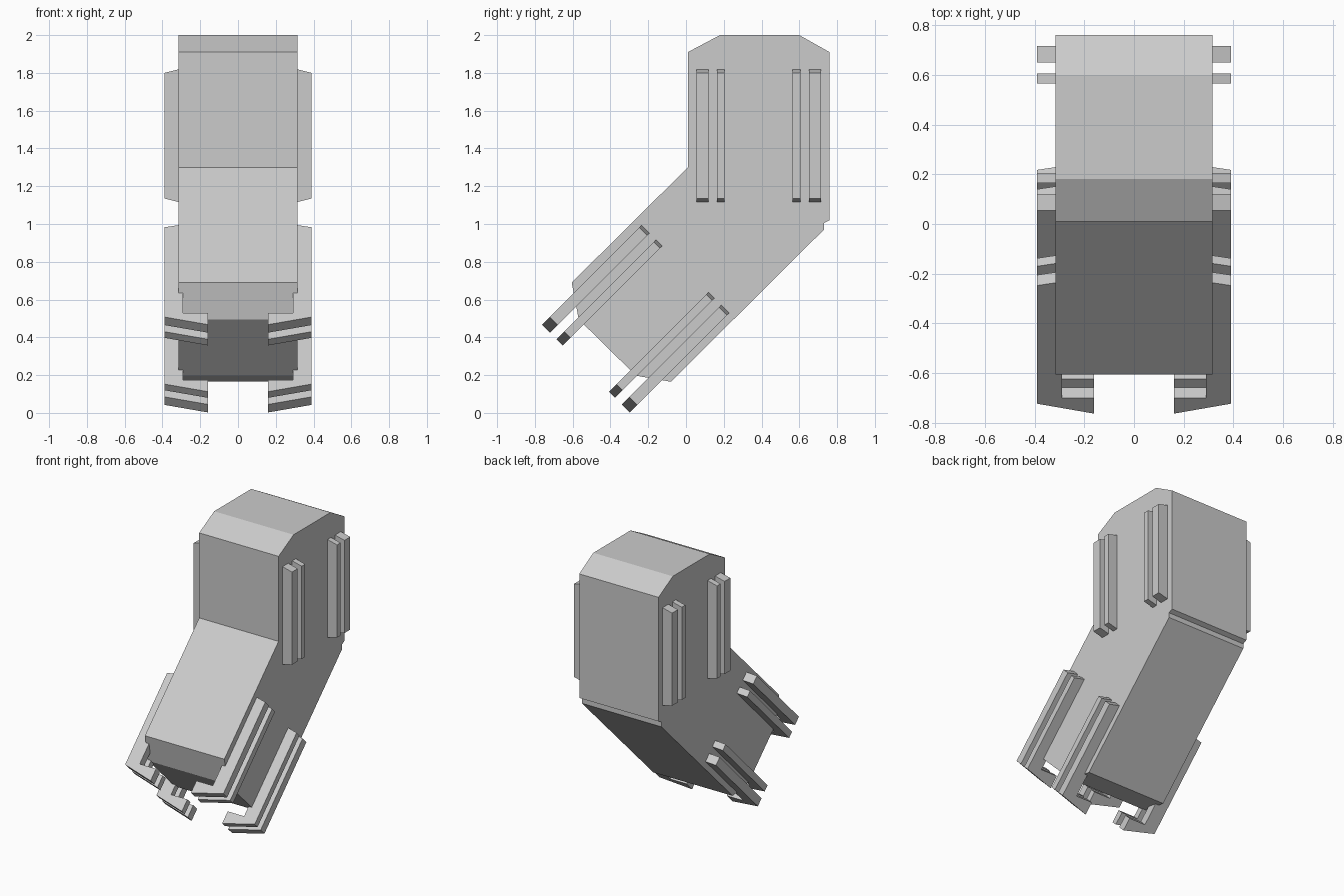
import bpy
import bmesh
from mathutils import Vector

cube = bpy.data.objects.get("Cube")
if cube:
    bpy.data.objects.remove(cube, do_unlink=True)

GREY = (0.6, 0.6, 0.6, 1.0)
grey = bpy.data.materials.new("light grey")
grey.use_nodes = True
grey.diffuse_color = GREY
grey.node_tree.nodes["Principled BSDF"].inputs["Base Color"].default_value = GREY

HALF = 0.315     # half width of the body
OUTER = 0.39     # outer face of the ribs
LEG_MID = -0.765  # middle of the slanted part, as y - z


def prism(name, outline, depth):
    """Extrude a closed outline of 3D points along the depth vector."""
    bm = bmesh.new()
    face = bm.faces.new([bm.verts.new(p) for p in outline])
    new = bmesh.ops.extrude_face_region(bm, geom=[face])["geom"]
    bmesh.ops.translate(bm, vec=depth,
                        verts=[v for v in new if isinstance(v, bmesh.types.BMVert)])
    bmesh.ops.recalc_face_normals(bm, faces=bm.faces)
    mesh = bpy.data.meshes.new(name)
    bm.to_mesh(mesh)
    bm.free()
    mesh.materials.append(grey)
    obj = bpy.data.objects.new(name, mesh)
    bpy.context.collection.objects.link(obj)
    return obj


def leg_point(x, s, t):
    """Point from s = y + z along the slanted part and t = y - z across it."""
    return Vector((x, (s + t) / 2, (s - t) / 2))


# Bent body: side profile (y, z) extruded across the width
profile = [(0.01, 1.91), (0.18, 2.0), (0.60, 2.0), (0.76, 1.91),
           (0.76, 1.02), (0.73, 1.005), (0.73, 0.97), (-0.08, 0.165),
           (-0.265, 0.197), (-0.568, 0.495), (-0.605, 0.69), (0.01, 1.30)]
prism("bent_body", [Vector((-HALF, y, z)) for y, z in profile],
      Vector((2 * HALF, 0, 0)))

# Ribs come in pairs, mirrored across the middle of each part
UPPER_RIBS = [(0.055, 0.12), (0.165, 0.205)]
HOOK_RIBS = [(-1.23, -1.145), (-1.075, -1.01)]

# Rib outlines: x with height, and x with distance along the slanted part
upper_outline = [(0.29, 1.11), (OUTER, 1.135), (OUTER, 1.80), (0.29, 1.825)]
hook_outline = [(0.29, 0.765), (OUTER, 0.735), (OUTER, -0.215),
                (0.16, -0.295), (0.16, -0.17), (0.29, -0.17)]


def mirrored(ribs, middle):
    return ribs + [(2 * middle - b, 2 * middle - a) for a, b in ribs]


for side, sign in (("left", 1), ("right", -1)):
    # Upright ribs on the upper part
    for i, (a, b) in enumerate(mirrored(UPPER_RIBS, 0.385), 1):
        prism(f"{side}_upper_rib_{i}",
              [Vector((sign * x, a, z)) for x, z in upper_outline],
              Vector((0, b - a, 0)))
    # Slanted ribs running past the lower end, with hooked tips
    for i, (a, b) in enumerate(mirrored(HOOK_RIBS, LEG_MID), 1):
        prism(f"{side}_hooked_rib_{i}",
              [leg_point(sign * x, s, a) for x, s in hook_outline],
              leg_point(0, 0, b - a))
